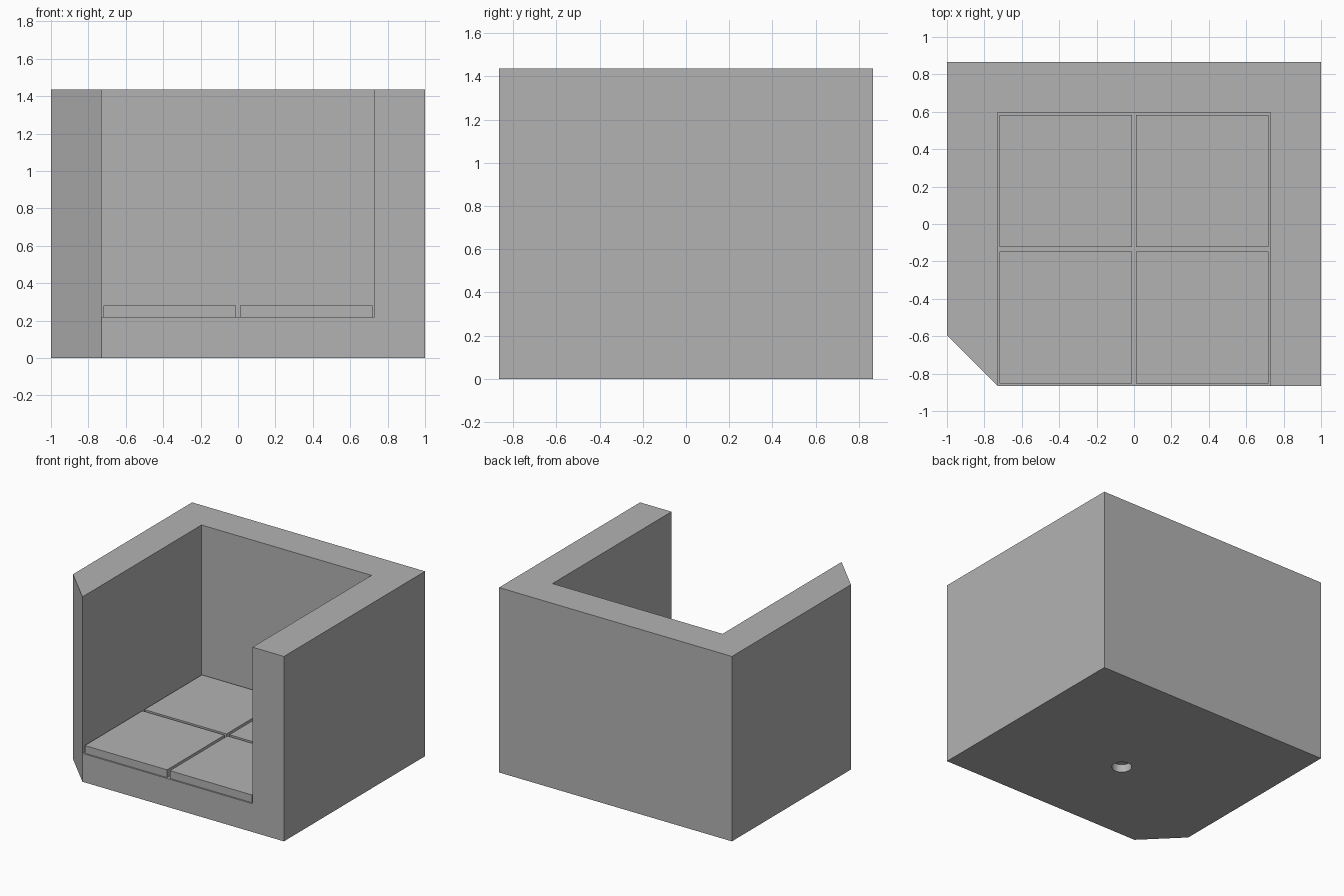
import bpy
import bmesh
from mathutils import Matrix, Vector

default_cube = bpy.data.objects.get("Cube")
if default_cube:
    bpy.data.objects.remove(default_cube, do_unlink=True)

HALF_X, HALF_Y, HEIGHT = 1.0, 0.865, 1.435
WALL = 0.27                       # wall thickness and corner cut
INNER_X = HALF_X - WALL
INNER_BACK = HALF_Y - WALL
MID_Y = (INNER_BACK - HALF_Y) / 2  # centre of the recess
FLOOR = 0.22

grey = bpy.data.materials.new("plain grey")
grey.use_nodes = True
colour = (0.45, 0.45, 0.45, 1)
grey.diffuse_color = colour
grey.node_tree.nodes["Principled BSDF"].inputs["Base Color"].default_value = colour


def finish(name, bm):
    bmesh.ops.recalc_face_normals(bm, faces=bm.faces)
    mesh = bpy.data.meshes.new(name)
    bm.to_mesh(mesh)
    bm.free()
    mesh.materials.append(grey)
    obj = bpy.data.objects.new(name, mesh)
    bpy.context.collection.objects.link(obj)
    return obj


def prism(name, outline, bottom, top, rim=0):
    """Extrude an outline upwards; with a rim, only a frame of that width."""
    bm = bmesh.new()
    face = bm.faces.new([bm.verts.new((x, y, bottom)) for x, y in outline])
    if rim:
        bmesh.ops.inset_region(bm, faces=[face], thickness=rim)
        bmesh.ops.delete(bm, geom=[face], context='FACES')
    grown = bmesh.ops.extrude_face_region(bm, geom=bm.faces[:], use_keep_orig=True)
    moved = [v for v in grown["geom"] if isinstance(v, bmesh.types.BMVert)]
    bmesh.ops.translate(bm, verts=moved, vec=Vector((0, 0, top - bottom)))
    return finish(name, bm)


def rectangle(x0, x1, y0, y1):
    return [(x0, y0), (x1, y0), (x1, y1), (x0, y1)]


def cut(target, cutter):
    cutter.hide_render = True
    mod = target.modifiers.new("cut", 'BOOLEAN')
    mod.operation = 'DIFFERENCE'
    mod.solver = 'EXACT'
    mod.object = cutter
    bpy.context.view_layer.objects.active = target
    bpy.ops.object.modifier_apply(modifier=mod.name)
    bpy.data.objects.remove(cutter, do_unlink=True)


# Outer block with one cut front corner
shell = prism("shell", [(-INNER_X, -HALF_Y), (HALF_X, -HALF_Y), (HALF_X, HALF_Y),
                        (-HALF_X, HALF_Y), (-HALF_X, WALL - HALF_Y)], 0, HEIGHT)

# Recess open at the front and top
cut(shell, prism("recess_cutter",
                 rectangle(-INNER_X, INNER_X, -HALF_Y - 1, INNER_BACK),
                 FLOOR, HEIGHT + 1))

# Square groove in the underside
GROOVE = 0.667
cut(shell, prism("groove_cutter",
                 rectangle(-GROOVE, GROOVE, MID_Y - GROOVE, MID_Y + GROOVE),
                 -0.1, 0.06, rim=0.035))

# Round hole in the underside
bm = bmesh.new()
bmesh.ops.create_cone(bm, cap_ends=True, segments=32, radius1=0.071, radius2=0.071,
                      depth=0.12, matrix=Matrix.Translation((0, MID_Y, 0)))
cut(shell, finish("hole_cutter", bm))

# Four floor tiles
TILE, GAP = 0.706, 0.012
for side, sx in (("right", -1), ("left", 1)):
    for row, sy in (("front", -1), ("back", 1)):
        xs = sorted((sx * GAP, sx * (GAP + TILE)))
        ys = sorted((MID_Y + sy * GAP, MID_Y + sy * (GAP + TILE)))
        prism(f"floor_tile_{row}_{side}", rectangle(*xs, *ys), FLOOR, FLOOR + 0.06)
